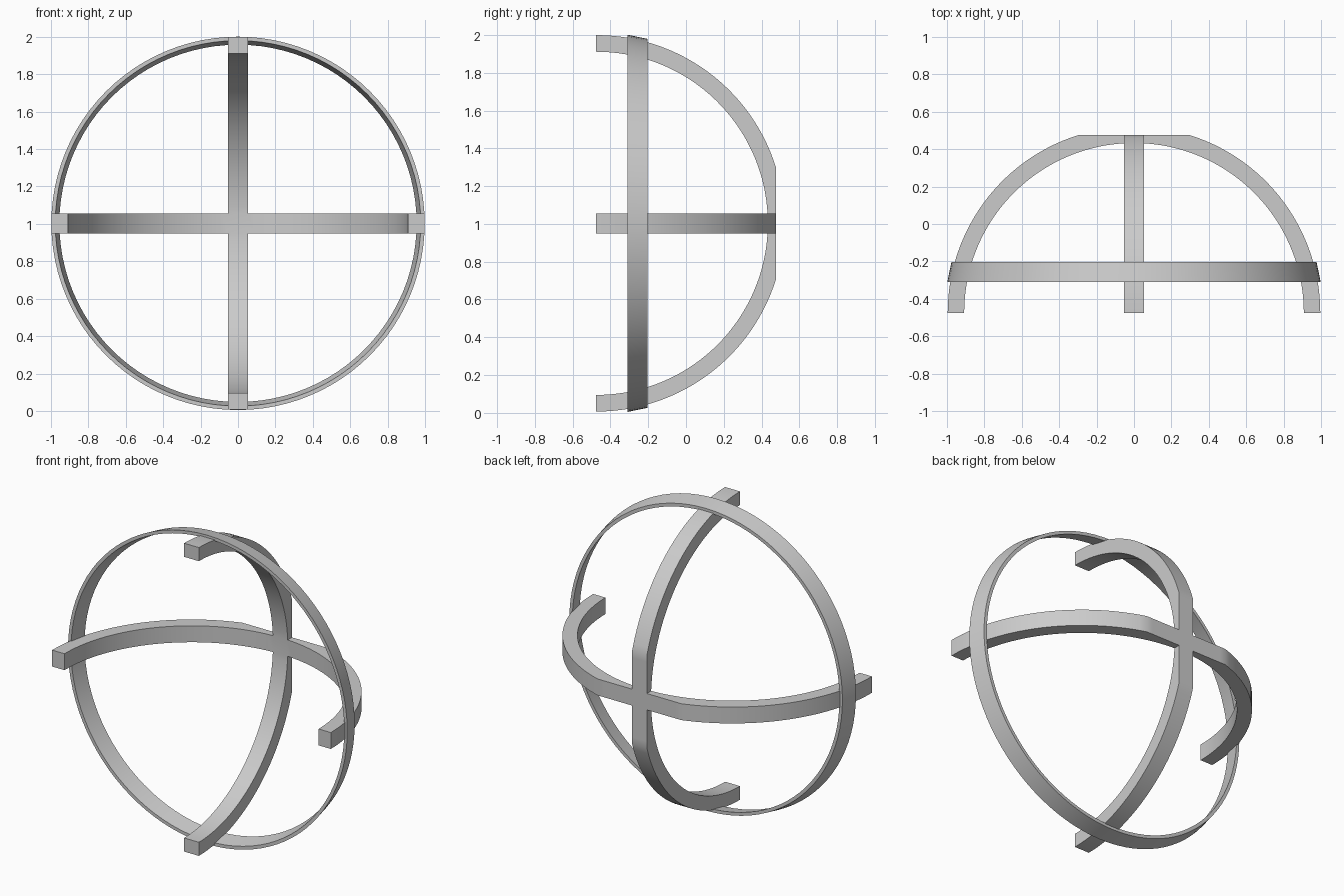
import bpy, bmesh, math
from mathutils import Matrix, Vector

if "Cube" in bpy.data.objects:
    bpy.data.objects.remove(bpy.data.objects["Cube"], do_unlink=True)

CENTRE = Vector((0, -0.475, 1.003))   # centre of the dome
R_OUT, R_IN = 0.996, 0.908            # arm radii
FLAT = 0.95                           # depth of the flat cut at the back
HALF = 0.053                          # half width of an arm

grey = bpy.data.materials.new("light grey")
grey.use_nodes = True
colour = (0.6, 0.6, 0.6, 1)
grey.diffuse_color = colour
grey.node_tree.nodes["Principled BSDF"].inputs["Base Color"].default_value = colour


def finish(bm, name):
    """Weld, fix normals and turn the bmesh into a smooth shaded object."""
    bmesh.ops.remove_doubles(bm, verts=bm.verts, dist=1e-4)
    bmesh.ops.recalc_face_normals(bm, faces=bm.faces)
    mesh = bpy.data.meshes.new(name)
    bm.to_mesh(mesh)
    bm.free()
    mesh.materials.append(grey)
    obj = bpy.data.objects.new(name, mesh)
    bpy.context.collection.objects.link(obj)
    obj.location = CENTRE
    bpy.ops.object.select_all(action='DESELECT')
    obj.select_set(True)
    bpy.context.view_layer.objects.active = obj
    bpy.ops.object.shade_smooth_by_angle(angle=math.radians(30))
    return obj


def bridge(bm, loops, closed):
    """Join successive four-point cross-sections with quads."""
    pairs = list(zip(loops, loops[1:] + loops[:1]))
    for a, b in pairs if closed else pairs[:-1]:
        for i in range(4):
            j = (i + 1) % 4
            bm.faces.new((a[i], a[j], b[j], b[i]))


# Cross-shaped dome frame: four curved arms meeting at a flat-backed hub
start, cut = math.asin(HALF / R_IN), math.acos(FLAT / R_OUT)
angles = [start + (cut - start) * i / 6 for i in range(6)]
angles += [cut + (math.pi / 2 - cut) * i / 28 for i in range(29)]
inner_y = R_IN * math.cos(start)

bm = bmesh.new()
for quarter in range(4):
    turn = Matrix.Rotation(quarter * math.pi / 2, 3, 'Y')
    loops = []
    for k, t in enumerate(angles):
        inner = (R_IN * math.sin(t), R_IN * math.cos(t))
        if k == 0:
            outer = (HALF, FLAT)
        elif t < cut:
            outer = (FLAT * math.tan(t), FLAT)
        else:
            outer = (R_OUT * math.sin(t), R_OUT * math.cos(t))
        section = [(*inner, -HALF), (*outer, -HALF), (*outer, HALF), (*inner, HALF)]
        loops.append([bm.verts.new(turn @ Vector(p)) for p in section])
    bridge(bm, loops, closed=False)
    bm.faces.new(loops[-1])           # square front end of the arm

# Hub front and back faces
for y in (inner_y, FLAT):
    bm.faces.new([bm.verts.new((sx * HALF, y, sz * HALF))
                  for sx, sz in ((-1, -1), (1, -1), (1, 1), (-1, 1))])
finish(bm, "cross_frame")

# Tapered ring wrapped around the arms: (radius, y) profile
profile = [(0.977, 0.165), (0.998, 0.165), (0.976, 0.272), (0.955, 0.272)]
bm = bmesh.new()
SEGMENTS = 96
loops = []
for k in range(SEGMENTS):
    a = 2 * math.pi * k / SEGMENTS
    loops.append([bm.verts.new((r * math.cos(a), y, r * math.sin(a))) for r, y in profile])
bridge(bm, loops, closed=True)
finish(bm, "ring_band")
